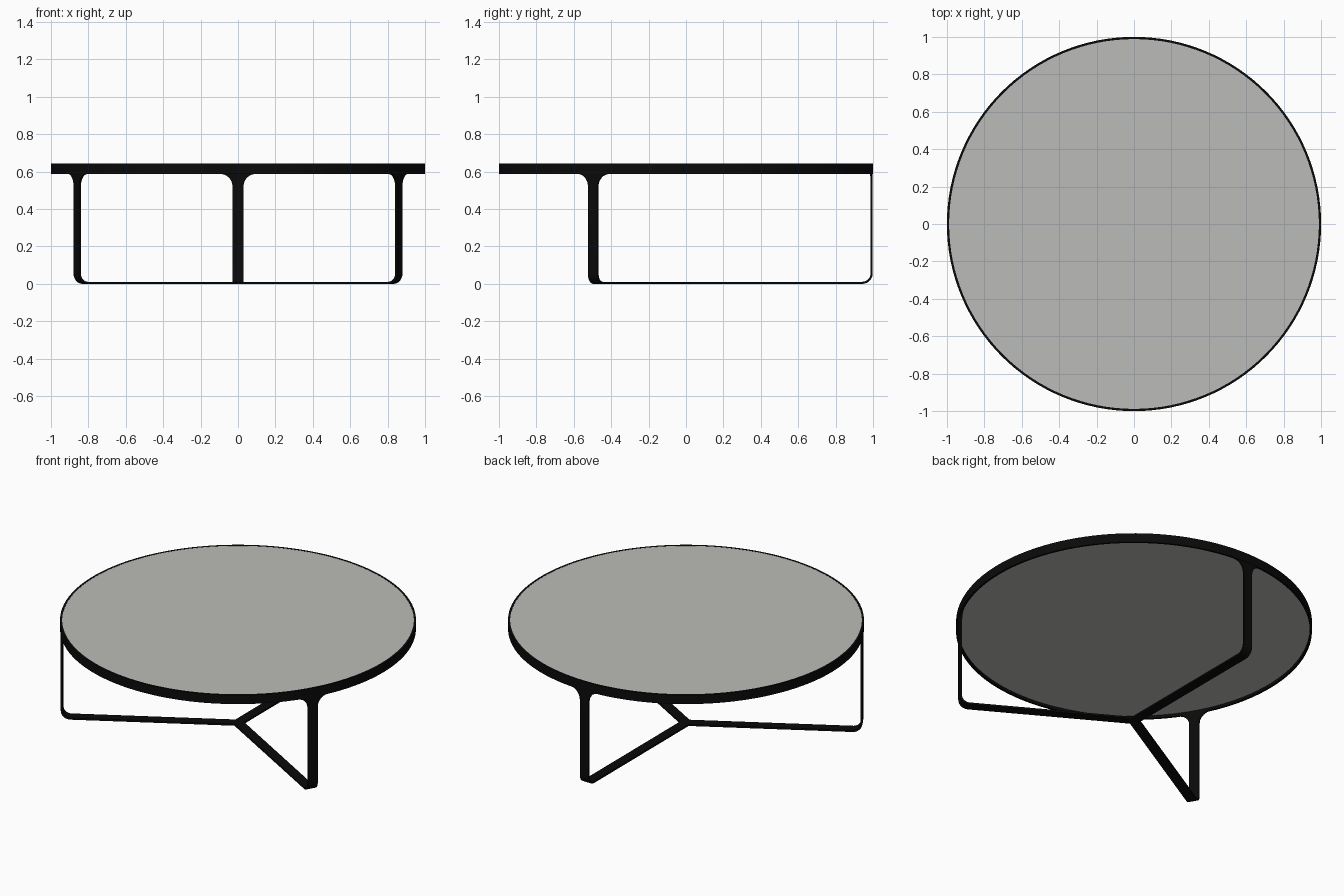
import bpy, bmesh, math
from mathutils import Matrix

if "Cube" in bpy.data.objects:
    bpy.data.objects.remove(bpy.data.objects["Cube"])

SEG = 128
R_LEG, THICK, HALF_W, BEND = 0.998, 0.011, 0.03, 0.055
RIM_LOW, RIM_TOP, FLARE = 0.587, 0.643, 0.065


def material(name, rgb):
    m = bpy.data.materials.new(name)
    m.diffuse_color = (*rgb, 1)
    m.use_nodes = True
    m.node_tree.nodes["Principled BSDF"].inputs["Base Color"].default_value = m.diffuse_color
    return m


black = material("black metal", (0.003, 0.003, 0.003))
grey = material("grey stone", (0.5, 0.5, 0.48))


def finish(name, bm, mat):
    bmesh.ops.recalc_face_normals(bm, faces=bm.faces)
    me = bpy.data.meshes.new(name)
    bm.to_mesh(me)
    bm.free()
    me.materials.append(mat)
    ob = bpy.data.objects.new(name, me)
    bpy.context.collection.objects.link(ob)
    bpy.ops.object.select_all(action='DESELECT')
    ob.select_set(True)
    bpy.context.view_layer.objects.active = ob
    bpy.ops.object.shade_smooth_by_angle(angle=math.radians(35))
    return ob


# Round top slab
bm = bmesh.new()
SLAB_LOW, SLAB_TOP = 0.605, 0.642
bmesh.ops.create_cone(bm, cap_ends=True, segments=SEG, radius1=0.989, radius2=0.989,
                      depth=SLAB_TOP - SLAB_LOW,
                      matrix=Matrix.Translation((0, 0, (SLAB_LOW + SLAB_TOP) / 2)))
finish("table_top", bm, grey)

# Metal rim band around the slab
bm = bmesh.new()
profile = [(1.0, RIM_LOW), (1.0, RIM_TOP), (0.988, RIM_TOP), (0.988, RIM_LOW)]
rings = [[bm.verts.new((r * math.cos(2 * math.pi * i / SEG), r * math.sin(2 * math.pi * i / SEG), z))
          for r, z in profile] for i in range(SEG)]
for i in range(SEG):
    a, b = rings[i], rings[(i + 1) % SEG]
    for k in range(4):
        bm.faces.new((a[k], b[k], b[(k + 1) % 4], a[(k + 1) % 4]))
finish("rim", bm, black)

# Strip path: (outer radius, outer z, inner radius, inner z, half width)
path = [(0, 0, 0, THICK, HALF_W)]
for i in range(9):
    a = math.pi / 2 * i / 8
    c, s = math.cos(a), math.sin(a)
    ri = BEND - THICK
    path.append((R_LEG - BEND + BEND * s, BEND - BEND * c,
                 R_LEG - BEND + ri * s, BEND - ri * c, HALF_W))
for i in range(11):
    a = math.pi / 2 * i / 10
    z = RIM_LOW - FLARE + FLARE * math.sin(a)
    path.append((R_LEG, z, R_LEG - THICK, z, HALF_W + FLARE * (1 - math.cos(a))))

COLS = 8


def add_strip(bm, angle):
    """One flat bar from the hub outwards, bent up and flared into the rim."""
    outer, inner = [], []
    for n, (ro, zo, ri, zi, w) in enumerate(path):
        for rows, r, z in ((outer, ro, zo), (inner, ri, zi)):
            row = []
            for k in range(COLS + 1):
                s = w * (2 * k / COLS - 1)
                # mitred at the hub, curved with the rim elsewhere
                y = abs(s) / math.sqrt(3) if n == 0 else r - (1 - math.sqrt(1 - s * s))
                row.append(bm.verts.new((s * math.cos(angle) - y * math.sin(angle),
                                         s * math.sin(angle) + y * math.cos(angle), z)))
            rows.append(row)
    for n in range(len(path) - 1):
        for rows in (outer, inner):
            for k in range(COLS):
                bm.faces.new((rows[n][k], rows[n][k + 1], rows[n + 1][k + 1], rows[n + 1][k]))
        for k in (0, COLS):
            bm.faces.new((outer[n][k], outer[n + 1][k], inner[n + 1][k], inner[n][k]))
    for k in range(COLS):
        bm.faces.new((outer[-1][k], outer[-1][k + 1], inner[-1][k + 1], inner[-1][k]))


# Three-legged base, joined at the hub
bm = bmesh.new()
for i in range(3):
    add_strip(bm, i * 2 * math.pi / 3)
bmesh.ops.remove_doubles(bm, verts=bm.verts, dist=0.0002)
finish("leg_frame", bm, black)
